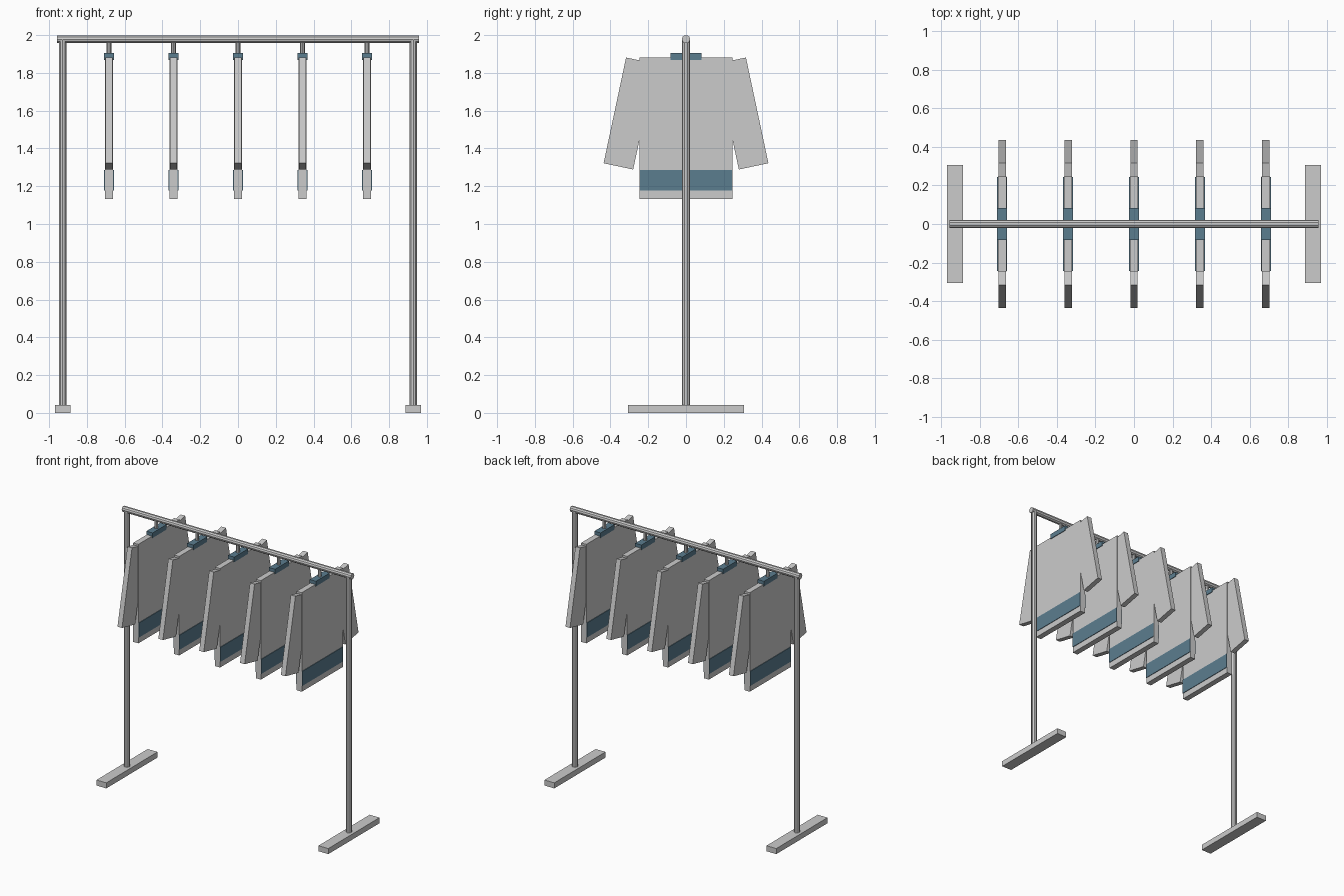
import bpy
from math import radians, pi

if "Cube" in bpy.data.objects:
    bpy.data.objects.remove(bpy.data.objects["Cube"])

teal = bpy.data.materials.new("teal_fabric")
teal.diffuse_color = (0.105, 0.205, 0.275, 1)
teal.use_nodes = True
teal.node_tree.nodes["Principled BSDF"].inputs["Base Color"].default_value = teal.diffuse_color


def finish(name, mat):
    ob = bpy.context.object
    ob.name = name
    if mat:
        ob.data.materials.append(mat)
    return ob


def box(name, loc, size, rot_x=0, mat=None):
    bpy.ops.mesh.primitive_cube_add(size=1, location=loc, rotation=(rot_x, 0, 0))
    bpy.context.object.scale = size
    return finish(name, mat)


def tube(name, loc, radius, length, rot=(0, 0, 0), sides=10):
    bpy.ops.mesh.primitive_cylinder_add(vertices=sides, radius=radius, depth=length,
                                        location=loc, rotation=rot)
    return finish(name, None)


RAIL_Z = 1.978

# Rack frame: top rail, two posts, two feet
tube("top_rail", (0, 0, RAIL_Z), 0.022, 1.914, (0, pi / 2, 0))
for side, label in ((-1, "left"), (1, "right")):
    x = side * 0.928
    tube(f"{label}_post", (x, 0, (0.03 + RAIL_Z) / 2), 0.022, RAIL_Z - 0.03)
    box(f"{label}_foot", (x, 0, 0.021), (0.082, 0.612, 0.042))

# Five hanging shirts
for i in range(5):
    x = (i - 2) * 0.3415
    n = i + 1
    tube(f"hanger_stem_{n}", (x, 0, 1.925), 0.013, 0.09, sides=8)
    box(f"collar_{n}", (x, 0, 1.887), (0.052, 0.164, 0.038), mat=teal)
    box(f"shirt_body_{n}", (x, 0, 1.507), (0.043, 0.49, 0.748))
    box(f"hem_band_{n}", (x, 0, 1.232), (0.051, 0.489, 0.11), mat=teal)
    for side, label in ((-1, "front"), (1, "back")):
        box(f"{label}_sleeve_{n}", (x, side * 0.2985, 1.585),
            (0.038, 0.16, 0.572), radians(12) * side)
